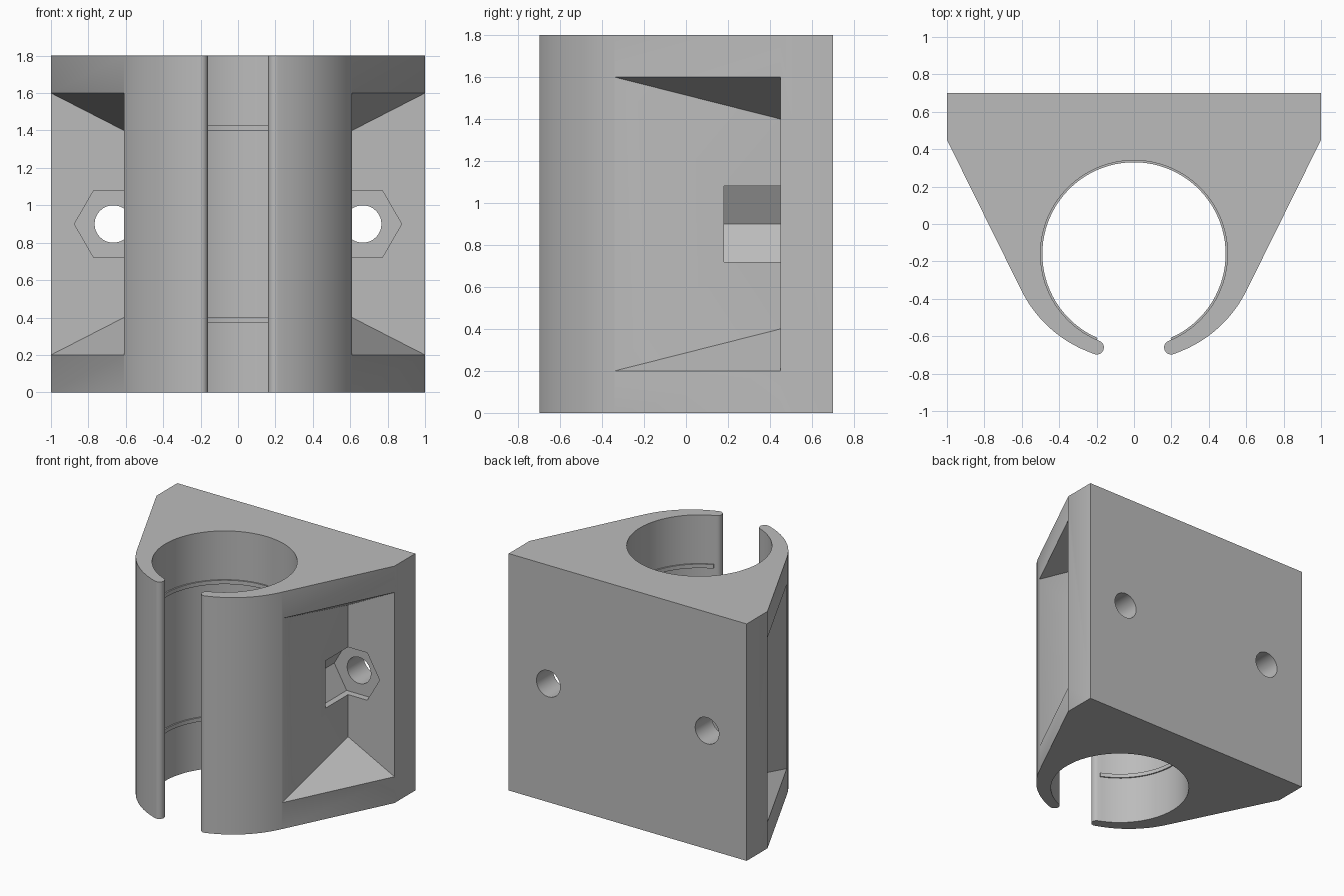
import bpy, bmesh, math
from mathutils import Vector

if "Cube" in bpy.data.objects:
    bpy.data.objects.remove(bpy.data.objects["Cube"], do_unlink=True)

grey = bpy.data.materials.new("light_grey")
grey.use_nodes = True
grey.diffuse_color = (0.5, 0.5, 0.5, 1)
grey.node_tree.nodes["Principled BSDF"].inputs["Base Color"].default_value = (0.5, 0.5, 0.5, 1)

BORE_Y, BORE_R, LIP_ANGLE = -0.16, 0.5, 68.5
HEIGHT, MID = 1.8, 0.9
BOLT_X = 0.667


def arc(cx, cy, r, start, end, n):
    """Points along an arc, angles in degrees."""
    steps = [math.radians(start + (end - start) * i / n) for i in range(n + 1)]
    return [(cx + r * math.cos(a), cy + r * math.sin(a)) for a in steps]


def finish(name, bm):
    bmesh.ops.recalc_face_normals(bm, faces=bm.faces)
    mesh = bpy.data.meshes.new(name)
    bm.to_mesh(mesh)
    bm.free()
    mesh.materials.append(grey)
    obj = bpy.data.objects.new(name, mesh)
    bpy.context.collection.objects.link(obj)
    return obj


def prism(name, outline, low, high, along_y=False):
    """Extrude an outline along z, or along y for an outline in x and z."""
    bm = bmesh.new()
    base = [bm.verts.new((p, low, q) if along_y else (p, q, low)) for p, q in outline]
    face = bm.faces.new(base)
    new = bmesh.ops.extrude_face_region(bm, geom=[face])["geom"]
    step = Vector((0, high - low, 0) if along_y else (0, 0, high - low))
    bmesh.ops.translate(bm, vec=step, verts=[v for v in new if isinstance(v, bmesh.types.BMVert)])
    return finish(name, bm)


def activate(obj):
    bpy.ops.object.select_all(action='DESELECT')
    obj.select_set(True)
    bpy.context.view_layer.objects.active = obj


def cut(target, cutter):
    cutter.hide_render = True
    mod = target.modifiers.new("cut", 'BOOLEAN')
    mod.operation, mod.solver, mod.object = 'DIFFERENCE', 'EXACT', cutter
    activate(target)
    bpy.ops.object.modifier_apply(modifier=mod.name)
    bpy.data.objects.remove(cutter, do_unlink=True)


def side_pocket(side):
    """Tapered pocket, open through the slanted side."""
    out = Vector((0.09, -0.045, 0))
    bm = bmesh.new()
    for s in (-1, 1):
        rim = [Vector((1, 0.45, MID + s * 0.7)), Vector((0.61, -0.34, MID + s * 0.7))]
        points = rim + [p + out for p in rim] + [Vector((0.61, 0.45, MID + s * 0.5))]
        for p in points:
            bm.verts.new((p.x * side, p.y, p.z))
    bmesh.ops.convex_hull(bm, input=bm.verts)
    return finish("pocket_cutter", bm)


# Clamp body: rounded lips, curved jaws, slanted sides and flat back
half = arc(0.199, -0.66, 0.038, 114.6, 294.6, 10)
half += arc(0, -0.057, 0.672, -71.35, -24.9, 14)[1:] + [(1, 0.45), (1, 0.7)]
bore = arc(0, BORE_Y, BORE_R, 180 + LIP_ANGLE, -LIP_ANGLE, 80)[1:-1]
body = prism("clamp_body", half + [(-x, y) for x, y in reversed(half)] + bore, 0, HEIGHT)

# Side pockets, nut recesses and bolt holes
for side in (-1, 1):
    cut(body, side_pocket(side))
    cut(body, prism("nut_cutter", arc(side * BOLT_X, MID, 0.208, 0, 300, 5), 0.18, 0.5, True))
    cut(body, prism("bolt_cutter", arc(side * BOLT_X, MID, 0.1, 0, 348.75, 31), 0.4, 0.8, True))

# Thin grip ridges inside the bore
ridge = arc(0, BORE_Y, 0.49, 246.5, -66.5, 80) + arc(0, BORE_Y, 0.51, -66.5, 246.5, 80)
parts = [body,
         prism("lower_grip_ridge", ridge, 0.37, 0.4),
         prism("upper_grip_ridge", ridge, 1.4, 1.43)]

for obj in parts:
    activate(obj)
    bpy.ops.object.shade_smooth_by_angle(angle=math.radians(30))
